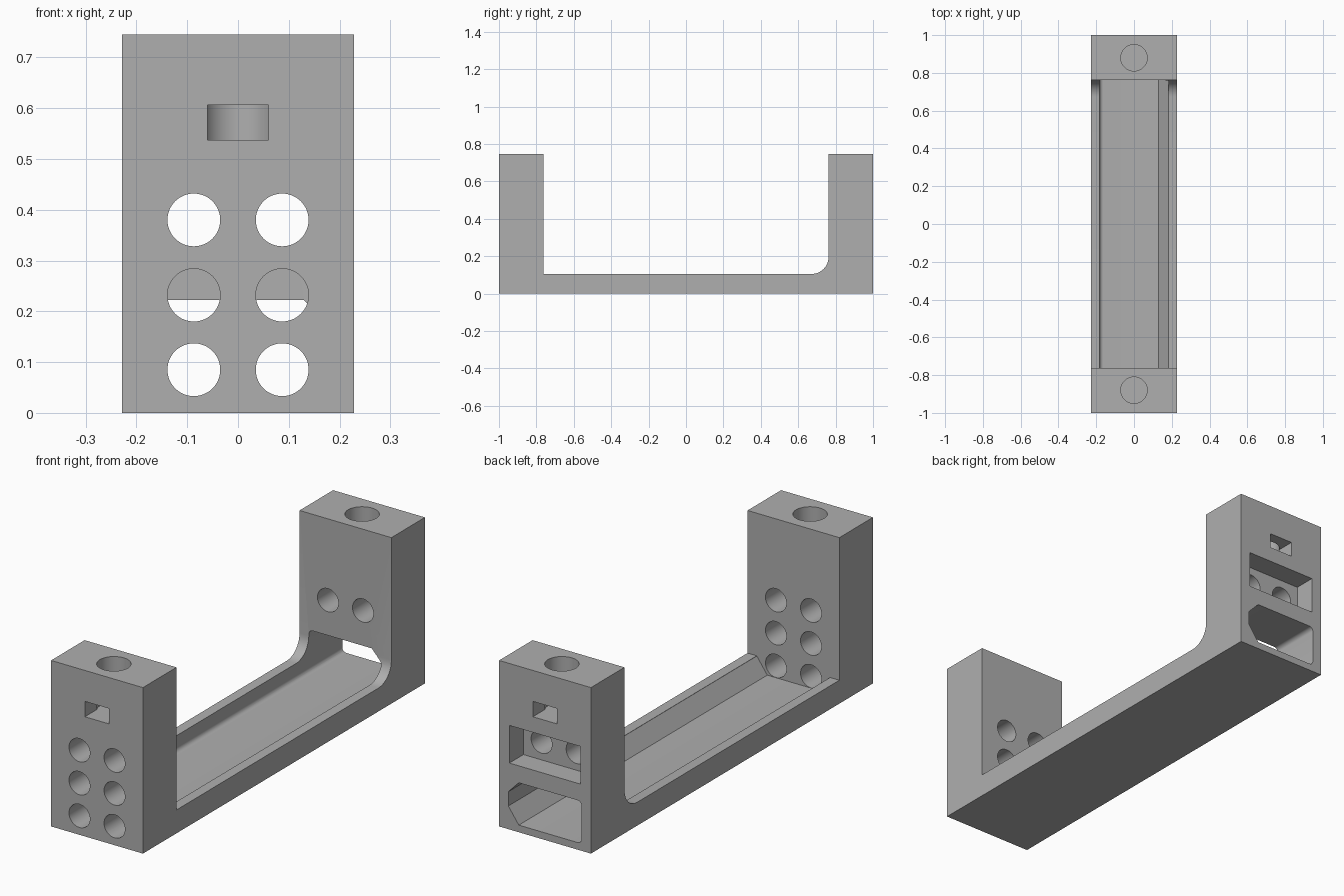
import bpy, bmesh
from math import sin, cos, radians
from mathutils import Vector

if "Cube" in bpy.data.objects:
    bpy.data.objects.remove(bpy.data.objects["Cube"], do_unlink=True)

HALF_W, HEIGHT, INNER, BAR = 0.228, 0.745, 0.762, 0.105
FLOOR, ROOF = 0.032, 0.222

grey = bpy.data.materials.new("matte grey")
grey.use_nodes = True
colour = (0.43, 0.43, 0.43, 1)
grey.diffuse_color = colour
grey.node_tree.nodes["Principled BSDF"].inputs["Base Color"].default_value = colour


def arc(cu, cv, r, start, end, steps=10):
    angles = [radians(start + (end - start) * i / steps) for i in range(steps + 1)]
    return [(cu + r * cos(a), cv + r * sin(a)) for a in angles]


def prism(name, profile, axis, low, high):
    """Extrude a 2D profile along the given axis."""
    place = {"X": lambda u, v, t: (t, u, v),
             "Y": lambda u, v, t: (u, t, v),
             "Z": lambda u, v, t: (u, v, t)}[axis]
    bm = bmesh.new()
    face = bm.faces.new([bm.verts.new(place(u, v, low)) for u, v in profile])
    out = bmesh.ops.extrude_face_region(bm, geom=[face])
    verts = [g for g in out["geom"] if isinstance(g, bmesh.types.BMVert)]
    bmesh.ops.translate(bm, verts=verts, vec=Vector(place(0, 0, high - low)))
    bmesh.ops.recalc_face_normals(bm, faces=bm.faces)
    mesh = bpy.data.meshes.new(name)
    bm.to_mesh(mesh)
    bm.free()
    obj = bpy.data.objects.new(name, mesh)
    bpy.context.collection.objects.link(obj)
    mesh.materials.append(grey)
    return obj


def rect(u0, u1, v0, v1):
    return [(u0, v0), (u1, v0), (u1, v1), (u0, v1)]


def circle(u, v, r):
    return arc(u, v, r, 0, 360, 48)[:-1]


# Bracket: two posts on a bar, with a fillet at the back post
r = 0.09
side = [(-1, 0), (1, 0), (1, HEIGHT), (INNER, HEIGHT)]
side += arc(INNER - r, BAR + r, r, 0, -90)
side += [(-INNER, BAR), (-INNER, HEIGHT), (-1, HEIGHT)]
bracket = prism("bracket", side, "X", -HALF_W, HALF_W)
cutters = []

# Cable channel, rounded on one side and chamfered on the other
c, wall = 0.02, 0.182
channel = [(0.13, FLOOR), (wall, 0.104), (wall, 0.168), (0.13, ROOF)]
channel += arc(-wall + c, ROOF - c, c, 90, 180, 6)
channel += arc(-wall + c, FLOOR + c, c, 180, 270, 6)
cutters.append(prism("channel_cutter", channel, "Y", -INNER, 1.1))

# Round cable holes: three rows in front, one row at the back
for x in (-0.087, 0.087):
    for z in (0.085, 0.232, 0.38):
        cutters.append(prism("front_hole_cutter", circle(x, z, 0.052), "Y", -1.1, -0.7))
    cutters.append(prism("back_hole_cutter", circle(x, 0.38, 0.052), "Y", 0.7, 0.95))

# Rectangular pocket in the back face
cutters.append(prism("pocket_cutter", rect(-0.177, 0.177, 0.298, 0.467), "Y", 0.9, 1.1))

# Vertical bores and the small slots that meet them
for s in (-1, 1):
    cutters.append(prism("bore_cutter", circle(0, s * 0.88, 0.07), "Z", 0.537, 0.9))
    low, high = sorted((s * 0.88, s * 1.1))
    cutters.append(prism("slot_cutter", rect(-0.06, 0.06, 0.537, 0.606), "Y", low, high))

bpy.context.view_layer.objects.active = bracket
bracket.select_set(True)
for cutter in cutters:
    mod = bracket.modifiers.new("cut", "BOOLEAN")
    mod.operation = "DIFFERENCE"
    mod.solver = "EXACT"
    mod.object = cutter
    bpy.ops.object.modifier_apply(modifier=mod.name)
    bpy.data.objects.remove(cutter, do_unlink=True)

bpy.ops.object.shade_smooth_by_angle(angle=radians(30))
